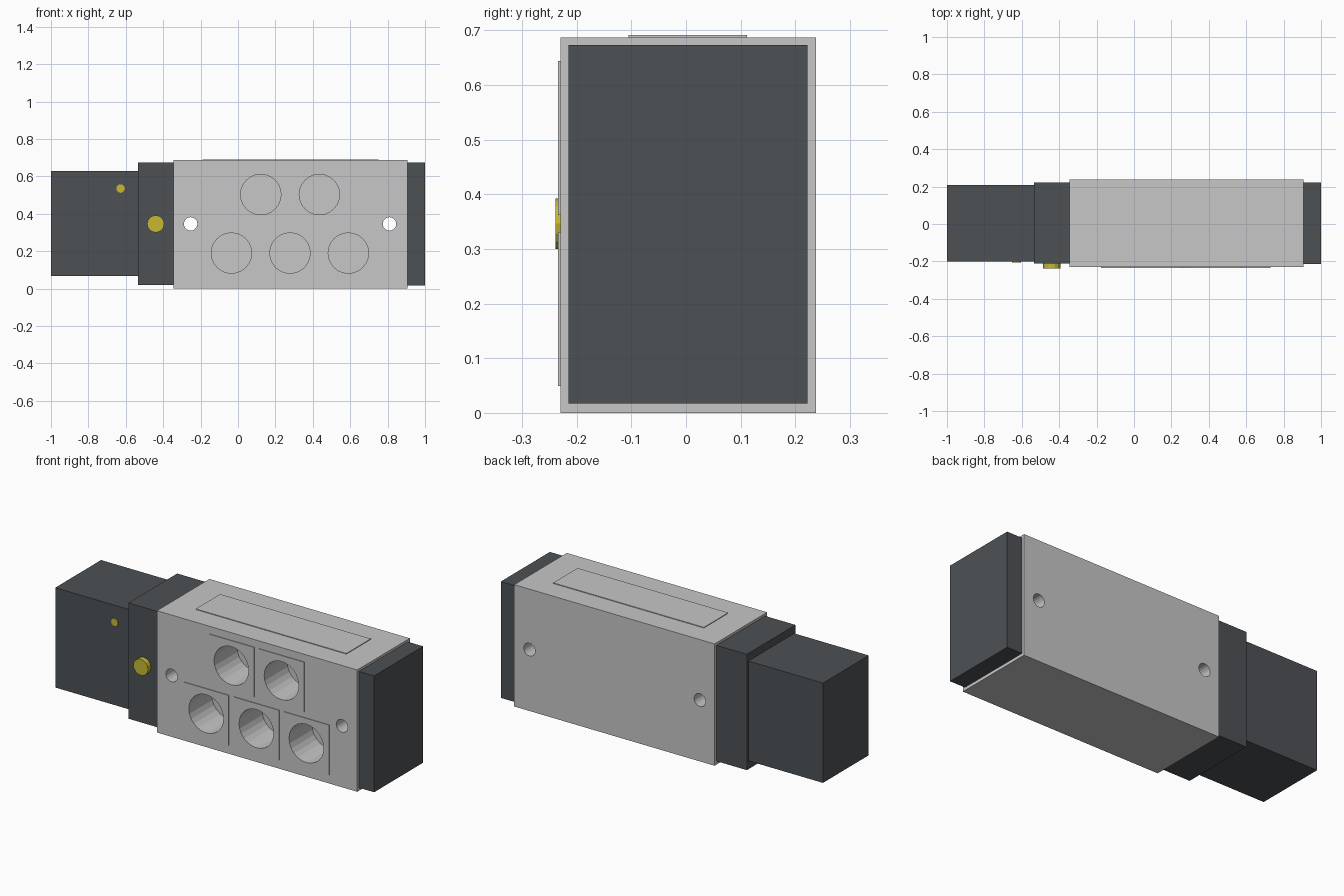
import bpy, bmesh, math
from mathutils import Vector, Matrix

cube = bpy.data.objects.get("Cube")
if cube:
    bpy.data.objects.remove(cube, do_unlink=True)


def material(name, r, g, b):
    m = bpy.data.materials.new(name)
    m.use_nodes = True
    m.diffuse_color = (r, g, b, 1)
    m.node_tree.nodes["Principled BSDF"].inputs["Base Color"].default_value = (r, g, b, 1)
    return m


grey = material("light grey metal", 0.57, 0.57, 0.57)
dark = material("dark grey plastic", 0.075, 0.083, 0.091)
yellow = material("yellow plastic", 0.57, 0.48, 0.035)


def finish(name, bm, mat):
    mesh = bpy.data.meshes.new(name)
    bm.to_mesh(mesh)
    bm.free()
    mesh.materials.append(mat)
    ob = bpy.data.objects.new(name, mesh)
    bpy.context.collection.objects.link(ob)
    return ob


def box(name, lo, hi, mat):
    lo, hi = Vector(lo), Vector(hi)
    bm = bmesh.new()
    bmesh.ops.create_cube(bm, size=1, matrix=Matrix.Translation((lo + hi) / 2)
                          @ Matrix.Diagonal((*(hi - lo), 1)))
    return finish(name, bm, mat)


def cylinder(name, x, z, radius, y0, y1, mat, sides):
    # Round part along the y axis
    bm = bmesh.new()
    bmesh.ops.create_cone(bm, cap_ends=True, segments=sides, radius1=radius,
                          radius2=radius, depth=y1 - y0,
                          matrix=Matrix.Translation((x, (y0 + y1) / 2, z))
                          @ Matrix.Rotation(math.pi / 2, 4, 'X'))
    return finish(name, bm, mat)


def cut(ob, cutter):
    mod = ob.modifiers.new("hole", 'BOOLEAN')
    mod.operation, mod.solver, mod.object = 'DIFFERENCE', 'EXACT', cutter
    bpy.context.view_layer.objects.active = ob
    bpy.ops.object.modifier_apply(modifier=mod.name)


# Valve body with a shallow raised pad on top
body = box("valve_body", (-0.345, -0.23, 0), (0.905, 0.238, 0.687), grey)
box("top_pad", (-0.19, -0.105, 0.68), (0.75, 0.112, 0.691), grey)

# Ports: blind holes, each surrounded by a raised square pad
ports = [(0.122, 0.503), (0.435, 0.503), (-0.035, 0.19), (0.278, 0.19), (0.59, 0.19)]
for i, (x, z) in enumerate(ports):
    half = 0.141
    pad = box(f"port_pad_{i + 1}", (x - half, -0.234, z - half),
              (x + half, -0.229, z + half), grey)
    drill = cylinder("port_cutter", x, z, 0.108, -0.3, -0.03, grey, 24)
    cut(body, drill)
    cut(pad, drill)
    bpy.data.objects.remove(drill, do_unlink=True)

# Mounting holes right through the body
for x in (-0.253, 0.81):
    drill = cylinder("mount_cutter", x, 0.346, 0.036, -0.4, 0.4, grey, 20)
    cut(body, drill)
    bpy.data.objects.remove(drill, do_unlink=True)

# End cap, collar and solenoid coil
box("end_cap", (0.905, -0.215, 0.017), (1, 0.222, 0.673), dark)
box("collar", (-0.535, -0.212, 0.02), (-0.345, 0.222, 0.673), dark)
box("solenoid_coil", (-1, -0.2, 0.067), (-0.535, 0.208, 0.63), dark)

# Manual override button and indicator
cylinder("override_button", -0.44, 0.346, 0.046, -0.239, -0.2, yellow, 16)
cylinder("indicator", -0.628, 0.535, 0.023, -0.206, -0.19, yellow, 12)
